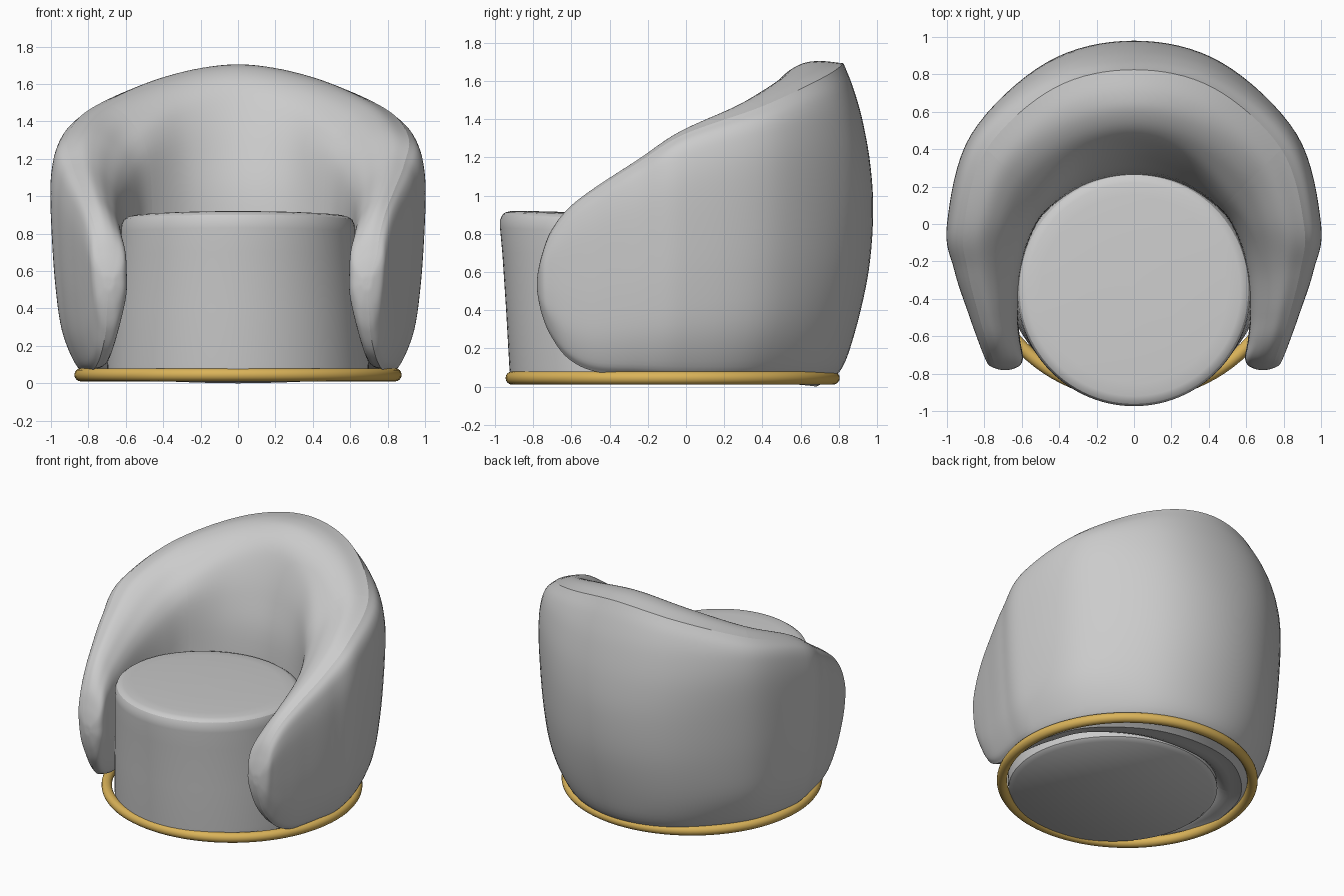
import bpy
import bmesh
import math

default = bpy.data.objects.get("Cube")
if default:
    bpy.data.objects.remove(default, do_unlink=True)


def spline(points, u):
    """Catmull-Rom interpolation through tuples, u counted in points."""
    last = len(points) - 1
    i = min(int(u), last - 1)
    f = u - i
    b, c = points[i], points[i + 1]
    a = points[i - 1] if i > 0 else [2 * p - q for p, q in zip(b, c)]
    d = points[i + 2] if i + 2 <= last else [2 * q - p for p, q in zip(b, c)]
    return [q + f * ((r - p) / 2 + f * ((2 * p - 5 * q + 4 * r - s) / 2
            + f * (3 * q - p - 3 * r + s) / 2))
            for p, q, r, s in zip(a, b, c, d)]


def finish(name, bm):
    """Turn a bmesh into a smooth shaded object."""
    bmesh.ops.remove_doubles(bm, verts=bm.verts, dist=0.0002)
    mesh = bpy.data.meshes.new(name)
    bm.to_mesh(mesh)
    bm.free()
    obj = bpy.data.objects.new(name, mesh)
    bpy.context.collection.objects.link(obj)
    bpy.ops.object.select_all(action='DESELECT')
    obj.select_set(True)
    bpy.context.view_layer.objects.active = obj
    bpy.ops.object.shade_smooth_by_angle(angle=math.radians(40))
    return obj


def grid(bm, rows, closed=False):
    """Skin rows of points with quads."""
    verts = [[bm.verts.new(p) for p in row] for row in rows]
    count = len(rows[0])
    for low, high in zip(verts, verts[1:]):
        for j in range(count if closed else count - 1):
            k = (j + 1) % count
            bm.faces.new((low[j], low[k], high[k], high[j]))
    return verts


# Shell stations from the middle of the back to the arm tip:
# outer x, y, inner x, y, bottom z, top z, blend from back to arm section
half = [
    (0, .98, 0, .275, 0, 1.705, 0),
    (.47, .865, .25, .225, .01, 1.64, .35),
    (.87, .48, .46, .08, .03, 1.49, 1),
    (1, 0, .55, -.06, .04, 1.34, 1),
    (.96, -.25, .605, -.25, .06, 1.19, 1),
    (.885, -.48, .62, -.48, .08, 1.04, 1),
    (.835, -.62, .61, -.62, .15, .93, 1),
    (.8, -.71, .595, -.71, .27, .81, 1),
    (.775, -.755, .61, -.755, .38, .69, 1),
    (.725, -.777, .655, -.777, .48, .59, 1),
    (.69, -.78, .69, -.78, .535, .535, 1),
]
stations = [(-s[0], s[1], -s[2], *s[3:]) for s in half[:0:-1]] + half
MIDDLE = len(half) - 1

# Cross-sections as depth and height fractions: back pair, then arm pair
outer_section = [
    (.42, 0, .45, 0), (.25, .045, .3, .05), (.14, .16, .14, .19),
    (.035, .35, .06, .38), (0, .53, .015, .6), (.02, .68, 0, .78),
    (.08, .82, .03, .89), (.15, .92, .09, .95), (.22, .993, .2, .985),
]
inner_section = [
    outer_section[-1], (.4, 1, .4, 1), (.54, .99, .57, .98),
    (.68, .95, .72, .94), (.78, .88, .88, .875), (.9, .74, .97, .78),
    (1, .56, 1, .6), (1, .3, .98, .35), (.75, .05, .75, .06),
    outer_section[0],
]


def shell_point(u, section, v):
    ox, oy, ix, iy, low, top, w = spline(stations, u)
    tb, sb, ta, sa = spline(section, v)
    t = tb + (ta - tb) * w
    s = sb + (sa - sb) * w
    return (ox + (ix - ox) * t, oy + (iy - oy) * t, low + (top - low) * s)


def panel(name, start, end, section):
    """Upholstery panel between two stations."""
    steps = 8
    bm = bmesh.new()
    grid(bm, [[shell_point(u / steps, section, v / 5)
               for v in range((len(section) - 1) * 5 + 1)]
              for u in range(start * steps, end * steps + 1)])
    return finish(name, bm)


# Wraparound shell: one outer cover, inner back and two inner arms
panel("outer_shell", 0, 2 * MIDDLE, outer_section)
panel("inner_back", MIDDLE - 2, MIDDLE + 2, inner_section)
panel("inner_arm_right", 0, MIDDLE - 2, inner_section)
panel("inner_arm_left", MIDDLE + 2, 2 * MIDDLE, inner_section)


def round_stack(name, rings, sides=96):
    """Leaning round body from rings of radius, centre y and height."""
    bm = bmesh.new()
    rows = []
    for r, cy, z in rings:
        row = []
        for k in range(sides):
            a = math.tau * k / sides
            y = cy + r * math.sin(a)
            tilt = -.05 * (y + .95) * z
            row.append((r * math.cos(a), y, z + tilt))
        rows.append(row)
    verts = grid(bm, rows, closed=True)
    if rings[0][2] < .1:
        bm.faces.new(verts[0][::-1])
    bm.faces.new(verts[-1])
    return finish(name, bm)


# Seat drum with a separate domed top panel
seam = (.612, -.35, .9)
round_stack("seat_base", [
    (.67, -.22, .025), (.7, -.22, .05), (.7, -.225, .1), (.672, -.27, .4),
    (.642, -.32, .7), (.628, -.346, .83), (.624, -.35, .87), seam])
round_stack("seat_top", [
    seam, (.595, -.35, .913), (.57, -.35, .92), (.5, -.35, .925),
    (.25, -.35, .93), (.02, -.35, .932)])

# Metal ring around the foot
bpy.ops.mesh.primitive_torus_add(
    major_radius=.84, minor_radius=.035, major_segments=96,
    minor_segments=16, location=(0, -.07, .045))
ring = bpy.context.object
ring.name = "base_ring"
bpy.ops.object.shade_smooth()
gold = bpy.data.materials.new("gold")
gold.use_nodes = True
gold.diffuse_color = (.7, .45, .1, 1)
gold.node_tree.nodes["Principled BSDF"].inputs["Base Color"].default_value = (.7, .45, .1, 1)
ring.data.materials.append(gold)
